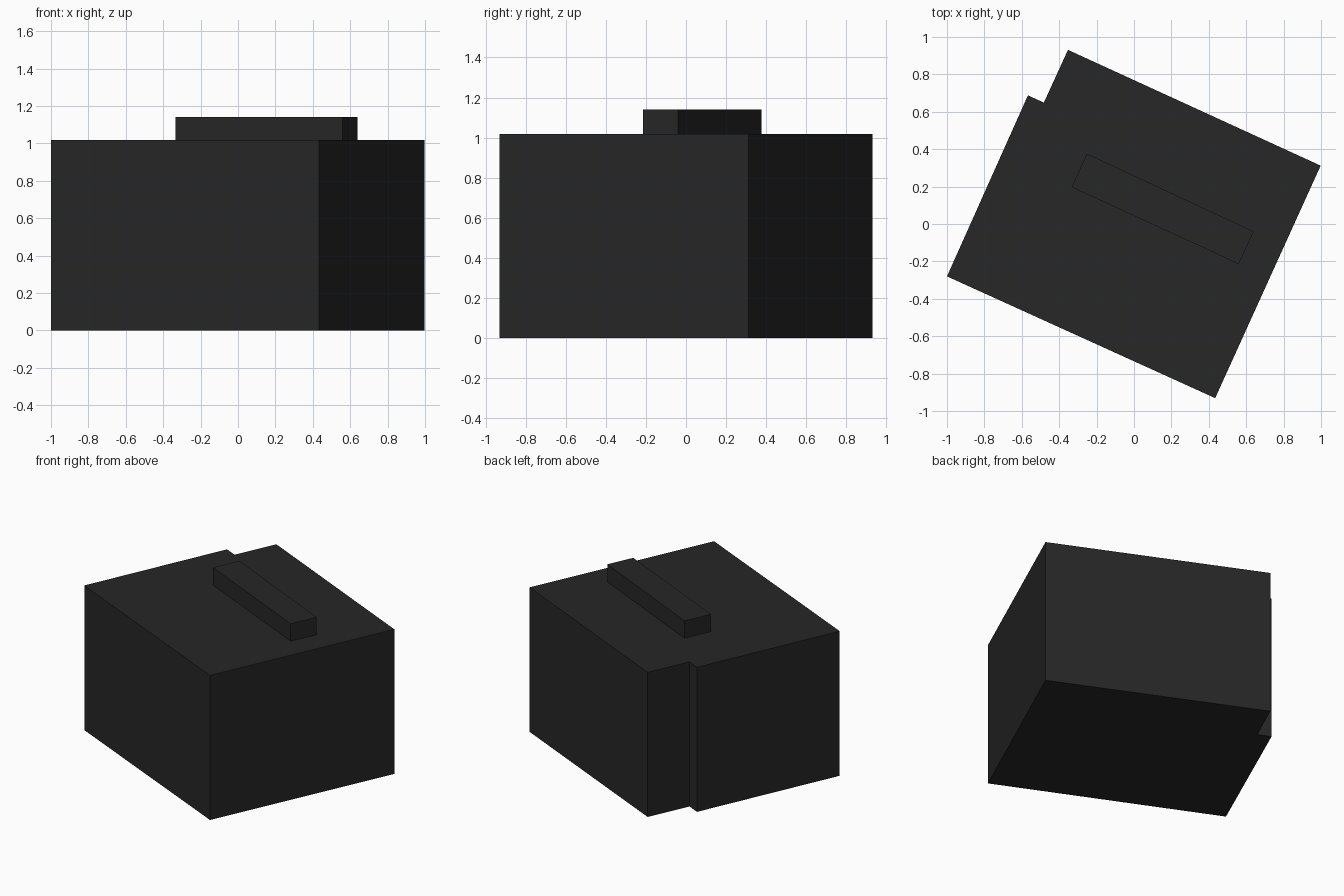
import bpy, bmesh

if "Cube" in bpy.data.objects:
    bpy.data.objects.remove(bpy.data.objects["Cube"])

# One dark grey colour for the whole building
dark = bpy.data.materials.new("dark_grey")
dark.diffuse_color = (0.02, 0.02, 0.02, 1)
dark.use_nodes = True
dark.node_tree.nodes["Principled BSDF"].inputs["Base Color"].default_value = dark.diffuse_color


def prism(name, outline, z0, z1):
    """Extrude a counter-clockwise plan outline from z0 to z1."""
    bm = bmesh.new()
    face = bm.faces.new([bm.verts.new((x, y, z0)) for x, y in outline])
    top = bmesh.ops.extrude_face_region(bm, geom=[face], use_keep_orig=True)
    verts = [v for v in top["geom"] if isinstance(v, bmesh.types.BMVert)]
    bmesh.ops.translate(bm, verts=verts, vec=(0, 0, z1 - z0))
    bmesh.ops.recalc_face_normals(bm, faces=bm.faces)
    mesh = bpy.data.meshes.new(name)
    bm.to_mesh(mesh)
    bm.free()
    mesh.materials.append(dark)
    obj = bpy.data.objects.new(name, mesh)
    bpy.context.collection.objects.link(obj)
    return obj


# Main block with the stepped back-left corner
prism("building_block", [(-1, -0.28), (0.434, -0.931), (0.998, 0.312),
                         (-0.353, 0.931), (-0.482, 0.649), (-0.567, 0.688)],
      0, 1.017)

# Long low box on the roof
prism("roof_box", [(-0.333, 0.197), (0.56, -0.214), (0.64, -0.04),
                   (-0.252, 0.376)], 1.017, 1.14)
